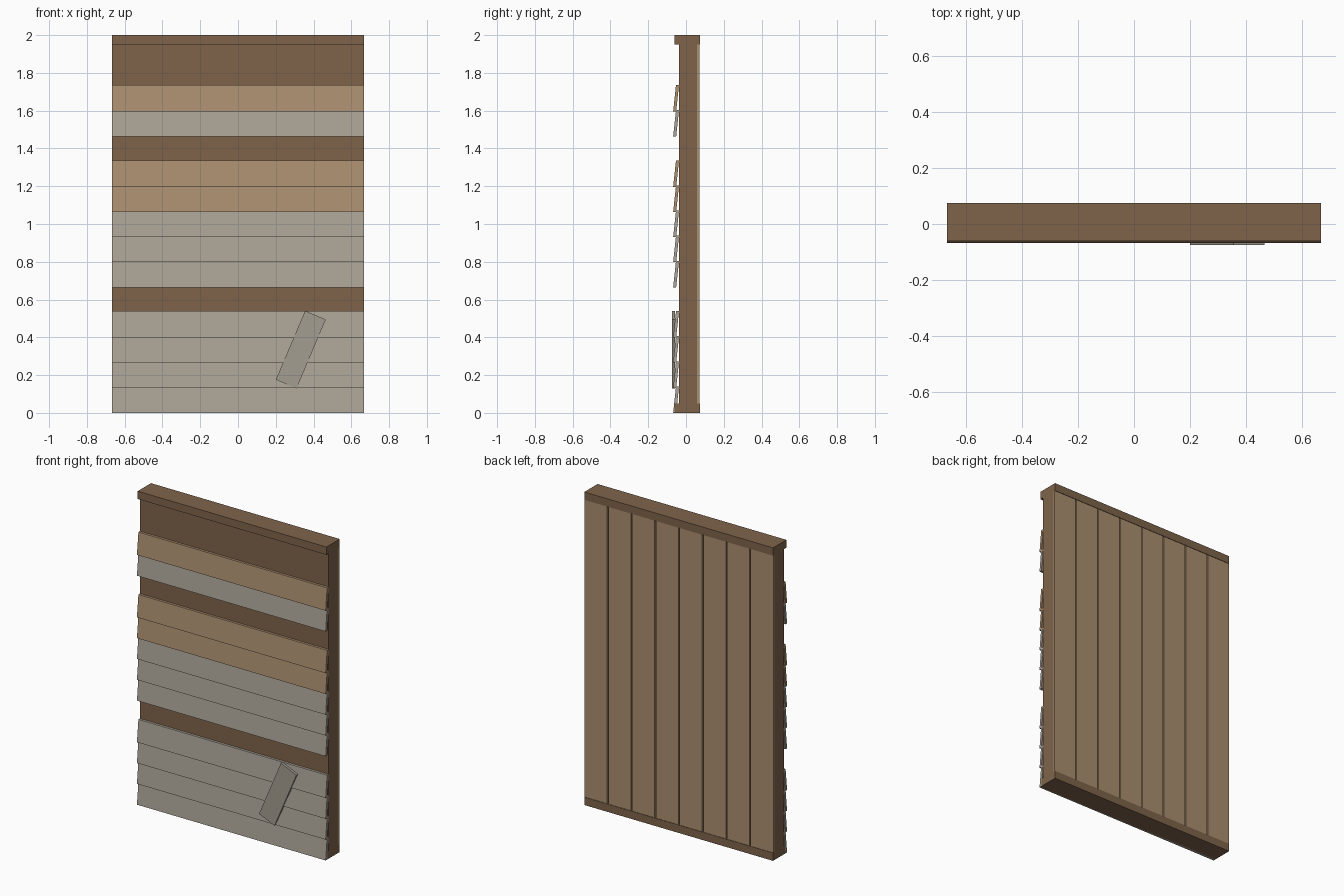
import bpy, math
from mathutils import Matrix, Vector

old = bpy.data.objects.get("Cube")
if old:
    bpy.data.objects.remove(old, do_unlink=True)


def material(name, rgb):
    linear = [((c / 255 + 0.055) / 1.055) ** 2.4 for c in rgb] + [1]
    m = bpy.data.materials.new(name)
    m.use_nodes = True
    m.diffuse_color = linear
    m.node_tree.nodes["Principled BSDF"].inputs["Base Color"].default_value = linear
    return m


BROWN = material("dark brown wood", (127, 100, 75))
TAN = material("tan wood", (171, 143, 111))
GREY = material("weathered grey wood", (170, 163, 150))
PALE = material("loose plank grey", (164, 157, 144))


def box(name, lo, hi, mat):
    lo, hi = Vector(lo), Vector(hi)
    bpy.ops.mesh.primitive_cube_add(size=1, location=(lo + hi) / 2)
    ob = bpy.context.object
    ob.name = name
    ob.data.transform(Matrix.Diagonal((*(hi - lo), 1)))
    ob.data.materials.append(mat)
    return ob


W = 0.667
BACK = 0.074
RAIL = 0.05

# Frame: core wall between two wider rails
box("wall_core", (-W, -0.037, RAIL), (W, 0.058, 2 - RAIL), BROWN)
box("bottom_rail", (-W, -0.06, 0), (W, BACK, RAIL), BROWN)
box("top_rail", (-W, -0.06, 2 - RAIL), (W, BACK, 2), BROWN)

# Upright boards on the back, with narrow gaps
count, gap = 8, 0.008
step = (2 * W + gap) / count
for i in range(count):
    x = -W + i * step
    box(f"back_board_{i + 1}", (x, 0.058, RAIL), (x + step - gap, 0.071, 2 - RAIL), TAN)


# Overlapping siding boards, leaning out at the lower edge; some are missing
def siding(row, mat):
    z = row * 0.133
    ob = box(f"siding_board_{row + 1}", (-W, -0.053, z), (W, -0.037, z + 0.14), mat)
    for v in ob.data.vertices:
        if v.co.z < 0:
            v.co.y -= 0.015


for row in (0, 1, 2, 3, 5, 6, 7, 11):
    siding(row, GREY)
for row in (8, 9, 12):
    siding(row, TAN)

# Loose plank nailed across the lower siding
plank = box("loose_plank", (0.273, -BACK, 0.137), (0.392, -0.058, 0.533), PALE)
plank.rotation_euler.y = math.radians(23)
